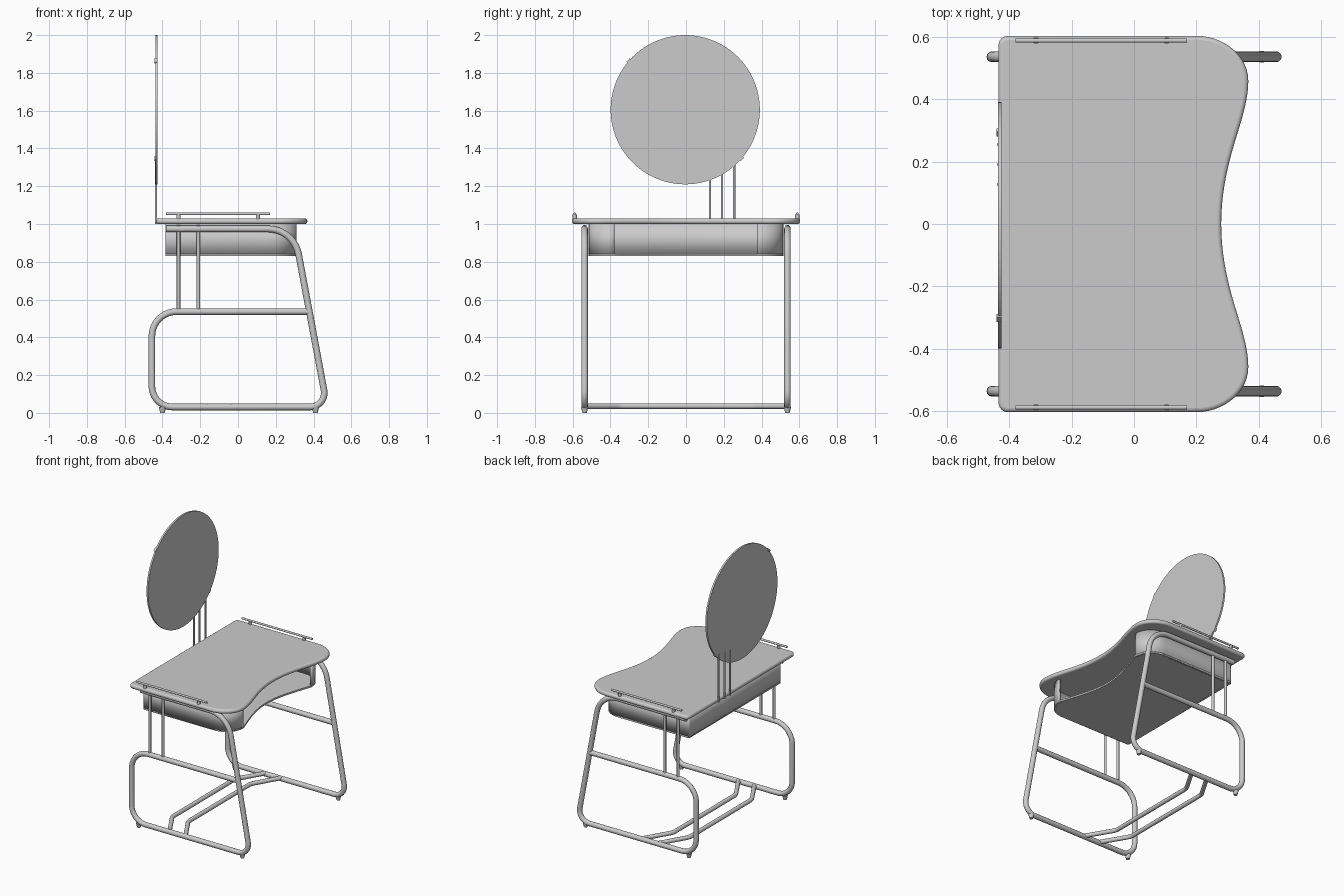
import bpy, bmesh, math
from mathutils import Vector
from mathutils.geometry import interpolate_bezier

if "Cube" in bpy.data.objects:
    bpy.data.objects.remove(bpy.data.objects["Cube"])


def smooth(ob):
    bpy.ops.object.select_all(action='DESELECT')
    ob.select_set(True)
    bpy.context.view_layer.objects.active = ob
    bpy.ops.object.shade_smooth_by_angle(angle=math.radians(35))


def fillet(corners, n=10):
    """Round the inner corners of a path; items are (point, radius)."""
    pts = [Vector(p) for p, r in corners]
    out = [pts[0]]
    for i in range(1, len(pts) - 1):
        p, r = pts[i], corners[i][1]
        a, b = (pts[i - 1] - p).normalized(), (pts[i + 1] - p).normalized()
        half = a.angle(b) / 2
        t = r / math.tan(half)
        c = p + (a + b).normalized() * (r / math.sin(half))
        u, v = p + a * t - c, p + b * t - c
        w = u.angle(v)
        for k in range(n + 1):
            f = k / n
            out.append(c + (u * math.sin((1 - f) * w) + v * math.sin(f * w)) / math.sin(w))
    return out + [pts[-1]]


def tube(name, pts, radius):
    cu = bpy.data.curves.new(name, 'CURVE')
    cu.dimensions = '3D'
    cu.bevel_depth, cu.bevel_resolution, cu.use_fill_caps = radius, 4, True
    sp = cu.splines.new('POLY')
    sp.points.add(len(pts) - 1)
    for q, p in zip(sp.points, pts):
        q.co = (*p, 1)
    ob = bpy.data.objects.new(name, cu)
    bpy.context.collection.objects.link(ob)
    bpy.ops.object.select_all(action='DESELECT')
    ob.select_set(True)
    bpy.context.view_layer.objects.active = ob
    bpy.ops.object.convert(target='MESH')
    smooth(bpy.context.object)


def slab(name, outline, z0, z1, bevel=0, wall=0):
    """Extrude an outline: a solid plate, or an open wall strip if wall > 0."""
    bm = bmesh.new()
    lo = [bm.verts.new((x, y, z0)) for x, y in outline]
    hi = [bm.verts.new((x, y, z1)) for x, y in outline]
    n = len(outline)
    for i in range(n - 1 if wall else n):
        j = (i + 1) % n
        bm.faces.new((lo[i], lo[j], hi[j], hi[i]))
    if not wall:
        bm.faces.new(lo[::-1])
        bm.faces.new(hi)
        bmesh.ops.recalc_face_normals(bm, faces=bm.faces)
    me = bpy.data.meshes.new(name)
    bm.to_mesh(me)
    bm.free()
    ob = bpy.data.objects.new(name, me)
    bpy.context.collection.objects.link(ob)
    if wall:
        m = ob.modifiers.new('thickness', 'SOLIDIFY')
        m.thickness, m.offset = wall, 1 - 2
    if bevel:
        m = ob.modifiers.new('round_edge', 'BEVEL')
        m.width, m.segments, m.limit_method = bevel, 4, 'ANGLE'
        m.angle_limit = math.radians(50)
    smooth(ob)
    return ob


def bez(points, n=14):
    p = [Vector((*q, 0)) for q in points]
    return [v.xy for v in interpolate_bezier(*p, n)]


def mirrored(half):
    """Half outline with y >= 0, running from the front to the back."""
    return half + [Vector((p.x, -p.y)) for p in reversed(half) if p.y > 1e-5]


def back_corner(x, y, r):
    return [Vector((x + r - r * math.sin(a), y - r + r * math.cos(a)))
            for a in (k * math.pi / 12 for k in range(7))]


# desktop with curved sitting edge
half = (bez([(.28, 0), (.28, .12), (.31, .22), (.335, .3)])
        + bez([(.335, .3), (.352, .355), (.367, .41), (.367, .46)])[1:]
        + bez([(.367, .46), (.367, .54), (.29, .604), (.2, .604)])[1:]
        + back_corner(-.435, .604, .03))
slab('desktop', mirrored(half), 1.0, 1.03, bevel=.013)

# storage tray under the desktop: floor and open-fronted wall
wall = bez([(.31, .38), (.31, .46), (.25, .515), (.17, .515)]) + back_corner(-.385, .515, .012)
front = bez([(.22, 0), (.22, .14), (.275, .27), (.31, .38)])
slab('tray_floor', mirrored(front + wall[1:]), .83, .842)
slab('tray_wall', mirrored(wall), .83, 1.003, wall=.012)

for s, side in ((-1, 'near'), (1, 'far')):
    y = s * .537
    # continuous bent side frame
    path = fillet([((-.38, y, .974), 0), ((.296, y, .974), .165), ((.472, y, .031), .075),
                   ((-.456, y, .031), .11), ((-.456, y, .536), .13), ((.372, y, .536), 0)])
    tube(side + '_side_frame', path, .0175)
    # thin uprights, feet
    for x in (-.315, -.21):
        tube(side + '_upright', [(x, y, .53), (x, y, .995)], .0095)
    for x in (-.4, .41):
        bpy.ops.mesh.primitive_cone_add(vertices=20, radius1=.012, radius2=.019,
                                        depth=.03, location=(x, y, .015))
        bpy.context.object.name = side + '_foot'
        smooth(bpy.context.object)
    # guard rail on the desktop and its posts
    yr = s * .589
    tube(side + '_rail', [(-.38, yr, 1.054), (.17, yr, 1.054)], .007)
    for x in (-.315, .105):
        tube(side + '_rail_post', [(x, yr, 1.025), (x, yr, 1.05)], .011)

# two bent cross bars near the floor
for x in (-.16, -.035):
    path = fillet([((x, -.537, .036), 0), ((x - .11, -.35, .036), .08),
                   ((x - .11, .35, .036), .08), ((x, .537, .036), 0)])
    tube('cross_bar', path, .0145)

# round mirror, its clips and support rods
cy, cz, rad = -.004, 1.605, .395
bpy.ops.mesh.primitive_cylinder_add(vertices=96, radius=rad, depth=.012,
                                    location=(-.431, cy, cz), rotation=(0, math.pi / 2, 0))
bpy.context.object.name = 'round_mirror'
smooth(bpy.context.object)
for s in (-1, 1):
    a = math.radians(-41) + (math.pi if s < 0 else 0)
    bpy.ops.mesh.primitive_cube_add(size=1, location=(-.433, cy + rad * math.cos(a), cz + rad * math.sin(a)),
                                    rotation=(a, 0, 0))
    bpy.context.object.scale = (.016, .012, .025)
    bpy.context.object.name = 'mirror_clip'
for y, top in ((.127, 1.32), (.191, 1.33), (.255, 1.34)):
    tube('mirror_rod', [(-.434, y, 1.0), (-.434, y, top)], .006)
